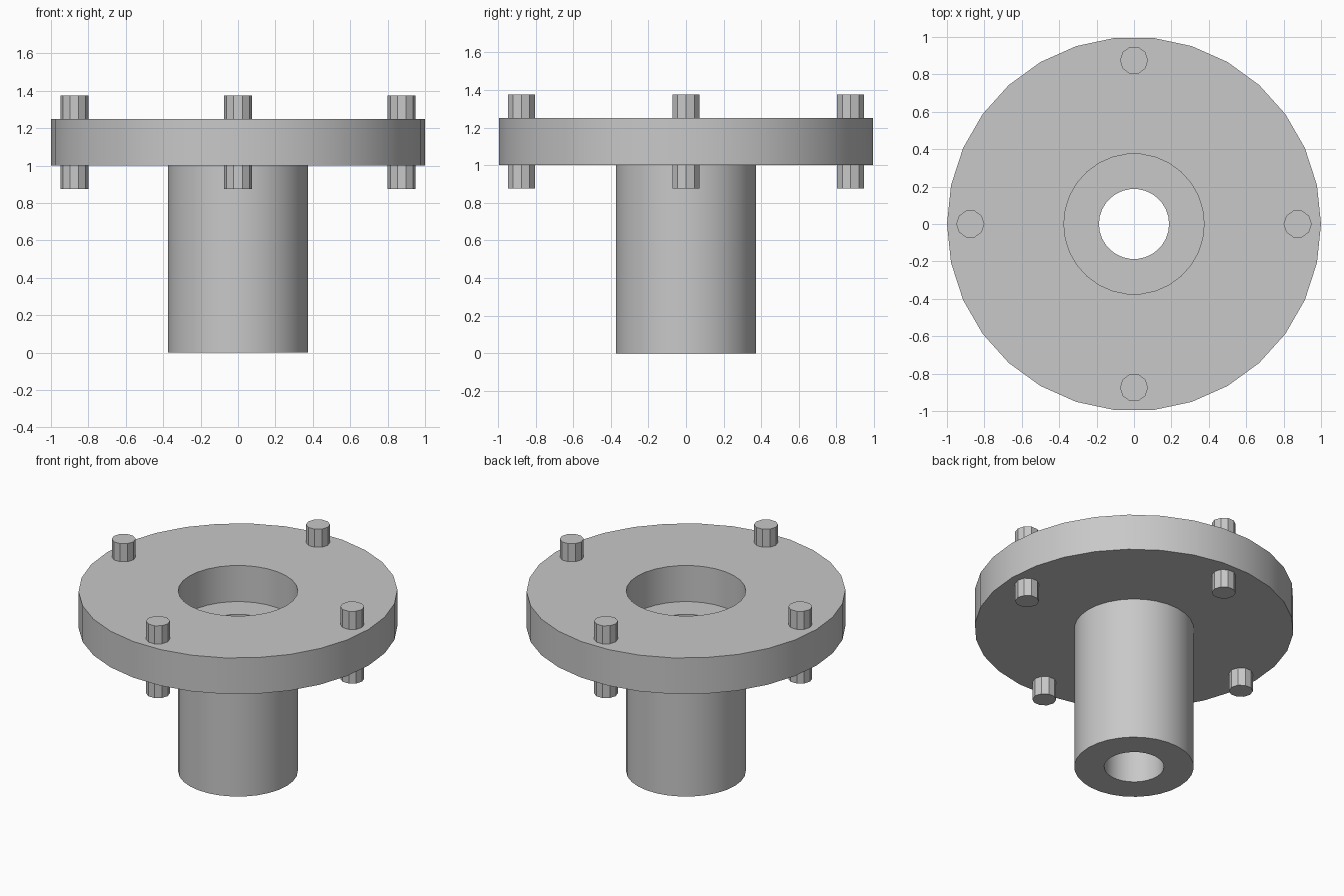
import bpy, bmesh, math

cube = bpy.data.objects.get("Cube")
if cube:
    bpy.data.objects.remove(cube, do_unlink=True)

# Single plain grey
grey = bpy.data.materials.new("plain_grey")
grey.use_nodes = True
color = (0.58, 0.58, 0.58, 1)
grey.diffuse_color = color
grey.node_tree.nodes["Principled BSDF"].inputs["Base Color"].default_value = color


def finish(name, bm, location=(0, 0, 0)):
    bmesh.ops.recalc_face_normals(bm, faces=bm.faces)
    mesh = bpy.data.meshes.new(name)
    bm.to_mesh(mesh)
    bm.free()
    mesh.materials.append(grey)
    obj = bpy.data.objects.new(name, mesh)
    obj.location = location
    bpy.context.collection.objects.link(obj)
    bpy.ops.object.select_all(action="DESELECT")
    obj.select_set(True)
    bpy.context.view_layer.objects.active = obj
    bpy.ops.object.shade_smooth_by_angle(angle=math.radians(30))
    return obj


def ring(name, inner, outer, bottom, top, sides=30):
    """Hollow cylinder turned from a rectangular section."""
    bm = bmesh.new()
    section = [(inner, bottom), (outer, bottom), (outer, top), (inner, top)]
    loops = []
    for i in range(sides):
        a = math.tau * i / sides
        loops.append([bm.verts.new((r * math.cos(a), r * math.sin(a), z))
                      for r, z in section])
    for i in range(sides):
        here, there = loops[i], loops[(i + 1) % sides]
        for j in range(4):
            k = (j + 1) % 4
            bm.faces.new((here[j], there[j], there[k], here[k]))
    return finish(name, bm)


def pin(name, x, y, radius, length, z, sides=10):
    """Solid ten-sided pin with a vertex on the x axis."""
    bm = bmesh.new()
    base = bm.faces.new([bm.verts.new((radius * math.cos(math.tau * i / sides),
                                       radius * math.sin(math.tau * i / sides),
                                       -length / 2)) for i in range(sides)])
    side = bmesh.ops.extrude_face_region(bm, geom=[base], use_keep_orig=True)
    moved = [v for v in side["geom"] if isinstance(v, bmesh.types.BMVert)]
    bmesh.ops.translate(bm, verts=moved, vec=(0, 0, length))
    return finish(name, bm, (x, y, z))


# Hub tube and the wide flange around its counterbore
ring("hub_tube", 0.1875, 0.375, 0, 1)
ring("flange", 0.375, 1, 1, 1.25)

# Four pins through the flange
for side, x, y in (("left", 1, 0), ("right", -1, 0), ("front", 0, -1), ("back", 0, 1)):
    pin(side + "_pin", 0.875 * x, 0.875 * y, 0.075, 0.5, 1.125)
